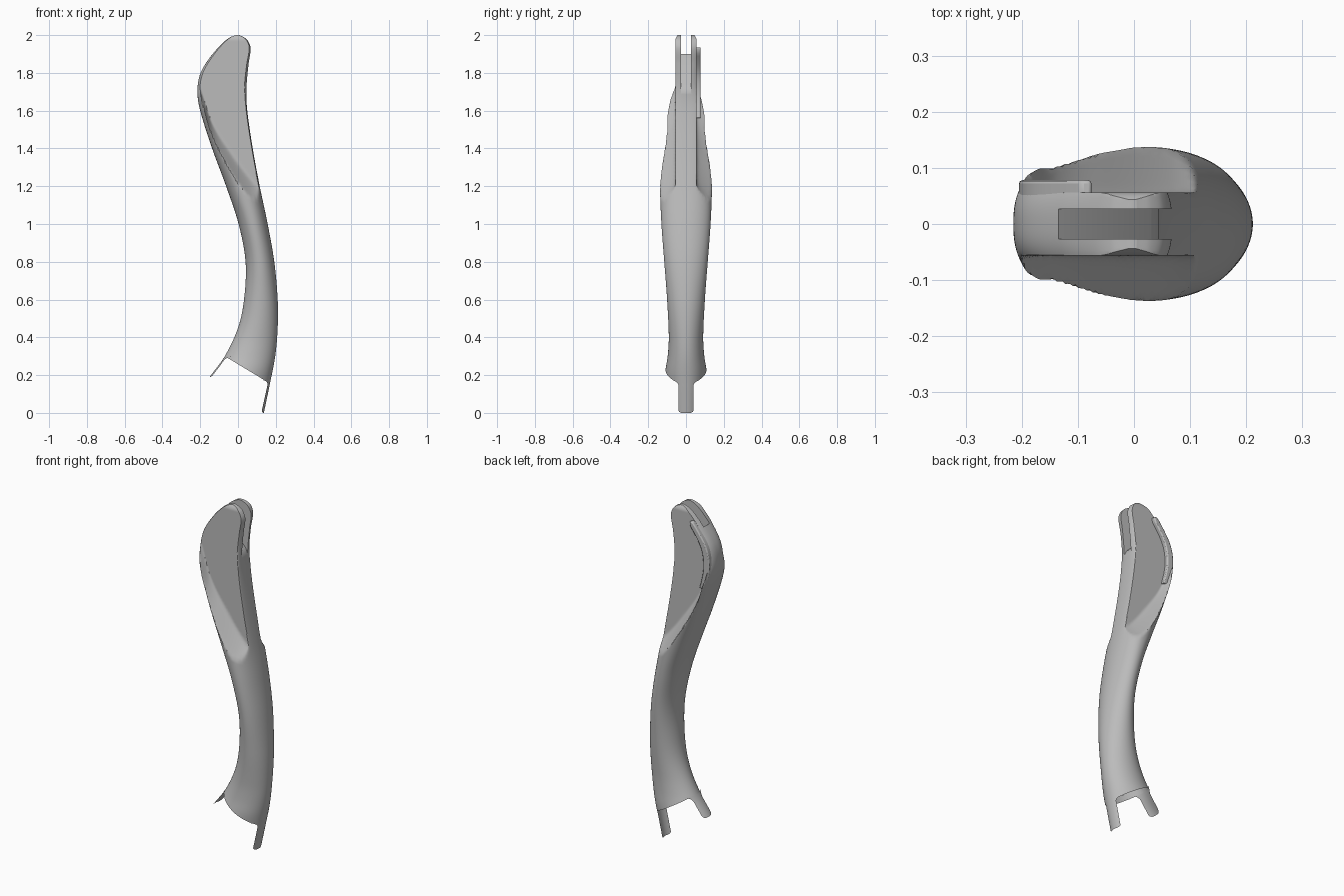
import bpy, bmesh, math

cube = bpy.data.objects.get("Cube")
if cube:
    bpy.data.objects.remove(cube)

grey = bpy.data.materials.new("satin_grey")
grey.use_nodes = True
grey.diffuse_color = (0.5, 0.5, 0.5, 1)
grey.node_tree.nodes["Principled BSDF"].inputs["Base Color"].default_value = (0.5, 0.5, 0.5, 1)


def curve(points):
    """Smooth function through (position, value) points."""
    pts = sorted(points)
    n = len(pts)
    def slope(i):
        a, b = pts[max(i - 1, 0)], pts[min(i + 1, n - 1)]
        return (b[1] - a[1]) / (b[0] - a[0])
    def f(t):
        t = min(max(t, pts[0][0]), pts[-1][0])
        i = max(k for k in range(n - 1) if pts[k][0] <= t)
        (t0, v0), (t1, v1) = pts[i], pts[i + 1]
        h = t1 - t0
        s = (t - t0) / h
        return ((1 + 2 * s) * (1 - s) ** 2 * v0 + s * (1 - s) ** 2 * h * slope(i)
                + s * s * (3 - 2 * s) * v1 - s * s * (1 - s) * h * slope(i + 1))
    return f


# Outlines by height: rear edge, front edge, half width and section squareness
rear = curve([(0, -.28), (.19, -.15), (.3, -.07), (.45, 0), (.6, .032), (.8, .04), (1, .003),
              (1.2, -.063), (1.4, -.137), (1.6, -.2), (1.7, -.215), (1.8, -.198),
              (1.9, -.135), (1.96, -.08), (1.99, -.04), (2, -.012)])
front = curve([(0, .137), (.15, .168), (.3, .197), (.45, .21), (.6, .21), (.8, .192), (1, .157),
               (1.2, .115), (1.4, .078), (1.6, .049), (1.7, .045), (1.85, .058),
               (1.93, .068), (1.97, .053), (1.99, .03), (2, .005)])
half = curve([(0, .112), (.2, .112), (.3, .097), (.4, .091), (.6, .1), (.8, .115), (1, .13),
              (1.2, .138), (1.4, .14), (1.6, .14), (1.75, .1), (2, .1)])
square = curve([(0, 2), (1, 2.05), (1.4, 2.5), (2, 2.6)])
# Lower border of the flat cheeks on the head
cheek = curve([(-.25, 1.88), (-.185, 1.68), (-.137, 1.54), (-.05, 1.4), (.063, 1.25), (.15, 1.17)])


def section(angle, z):
    c, s = math.cos(angle), math.sin(angle)
    e = 2 / square(z)
    r, f = rear(z), front(z)
    x = (r + f) / 2 + (f - r) / 2 * math.copysign(abs(c) ** e, c)
    y = half(z) * abs(s) ** e
    d = max(0, cheek(x) - z)
    limit = .056 + .85 * d * d / (d + .02)
    if z > 1.97:
        limit -= .012 * ((z - 1.97) / .03) ** 2
    return x, math.copysign(min(y, limit), s), z


def cut_height(angle):
    z = .25
    for _ in range(12):
        z = .3 - .604 * (section(angle, z)[0] + .07)
    return z


def add_object(name, bm):
    bmesh.ops.recalc_face_normals(bm, faces=bm.faces)
    me = bpy.data.meshes.new(name)
    bm.to_mesh(me)
    bm.free()
    me.materials.append(grey)
    ob = bpy.data.objects.new(name, me)
    bpy.context.collection.objects.link(ob)
    return ob


def smooth(ob, degrees):
    bpy.ops.object.select_all(action='DESELECT')
    ob.select_set(True)
    bpy.context.view_layer.objects.active = ob
    bpy.ops.object.shade_smooth_by_angle(angle=math.radians(degrees))


def prism(name, outline, y0, y1):
    bm = bmesh.new()
    a, b = [[bm.verts.new((x, y, z)) for x, z in outline] for y in (y0, y1)]
    bm.faces.new(a)
    bm.faces.new(b[::-1])
    for i in range(len(a)):
        j = (i + 1) % len(a)
        bm.faces.new((a[i], b[i], b[j], a[j]))
    return add_object(name, bm)


# Handle body: lofted from the slanted lower rim to the rounded top
COLS, ROWS = 112, 130
bm = bmesh.new()
angles = [2 * math.pi * i / COLS for i in range(COLS)]
lows = [cut_height(a) for a in angles]
rings = []
for k in range(ROWS + 1):
    v = math.sin(k / ROWS * math.pi / 2)
    rings.append([bm.verts.new(section(a, lo + (2 - lo) * v)) for a, lo in zip(angles, lows)])
for p, q in zip(rings, rings[1:]):
    for i in range(COLS):
        j = (i + 1) % COLS
        bm.faces.new((p[i], p[j], q[j], q[i]))
bm.faces.new(rings[0][::-1])
bm.faces.new(rings[-1])
body = add_object("handle_body", bm)

# Slot through the top of the head
cutter = prism("slot_cutter", [(-.135, 1.9), (-.135, 2.2), (.3, 2.2), (.3, 1.5),
                               (.052, 1.68), (.03, 1.73)], -.027, .027)
cutter.hide_render = True
mod = body.modifiers.new("slot", 'BOOLEAN')
mod.object = cutter
mod.solver = 'EXACT'
deps = bpy.context.evaluated_depsgraph_get()
cut_mesh = bpy.data.meshes.new_from_object(body.evaluated_get(deps))
body.modifiers.clear()
body.data = cut_mesh
bpy.data.objects.remove(cutter)

# Open lower end of the hollow body
bm = bmesh.new()
bm.from_mesh(cut_mesh)
caps = [f for f in bm.faces if len(f.verts) > 40 and f.normal.z < -.5]
bmesh.ops.delete(bm, geom=caps, context='FACES')
bm.to_mesh(cut_mesh)
bm.free()
smooth(body, 35)


# Thin tabs that continue the front and rear walls below the rim
def tab(name, edge, side, top, bottom):
    bm = bmesh.new()
    rows, cols = 28, 10
    grid = []
    for k in range(rows + 1):
        z = bottom + (top - bottom) * k / rows
        foot, neck = z - bottom, max(0, z - (top - .035))
        w = .04 + .035 * (neck / .035) ** 3
        if foot < .015:
            w -= .015 - math.sqrt(.015 ** 2 - (.015 - foot) ** 2)
        row = []
        for i in range(cols + 1):
            y = w * (2 * i / cols - 1)
            inset = (front(z) - rear(z)) / 2 * (1 - math.sqrt(1 - (y / .112) ** 2))
            row.append(bm.verts.new((edge(z) - side * inset, y, z)))
        grid.append(row)
    for p, q in zip(grid, grid[1:]):
        for i in range(cols):
            bm.faces.new((p[i], p[i + 1], q[i + 1], q[i]))
    smooth(add_object(name, bm), 35)


tab("front_tab", front, 1, .175, 0)
tab("rear_tab", rear, -1, .3, .19)

# Raised lip along the rear edge of the left cheek
heights = [1.56 + .375 * i / 24 for i in range(25)]
outer = [(rear(z) + .01, z) for z in heights]
inner = [(rear(z) + .05 - .02 * max(0, (z - 1.91) / .025), z) for z in reversed(heights)]
lip = prism("head_lip", outer + inner, .035, .078)
bev = lip.modifiers.new("soft_edge", 'BEVEL')
bev.width = .006
bev.segments = 2
bev.limit_method = 'ANGLE'
smooth(lip, 35)
